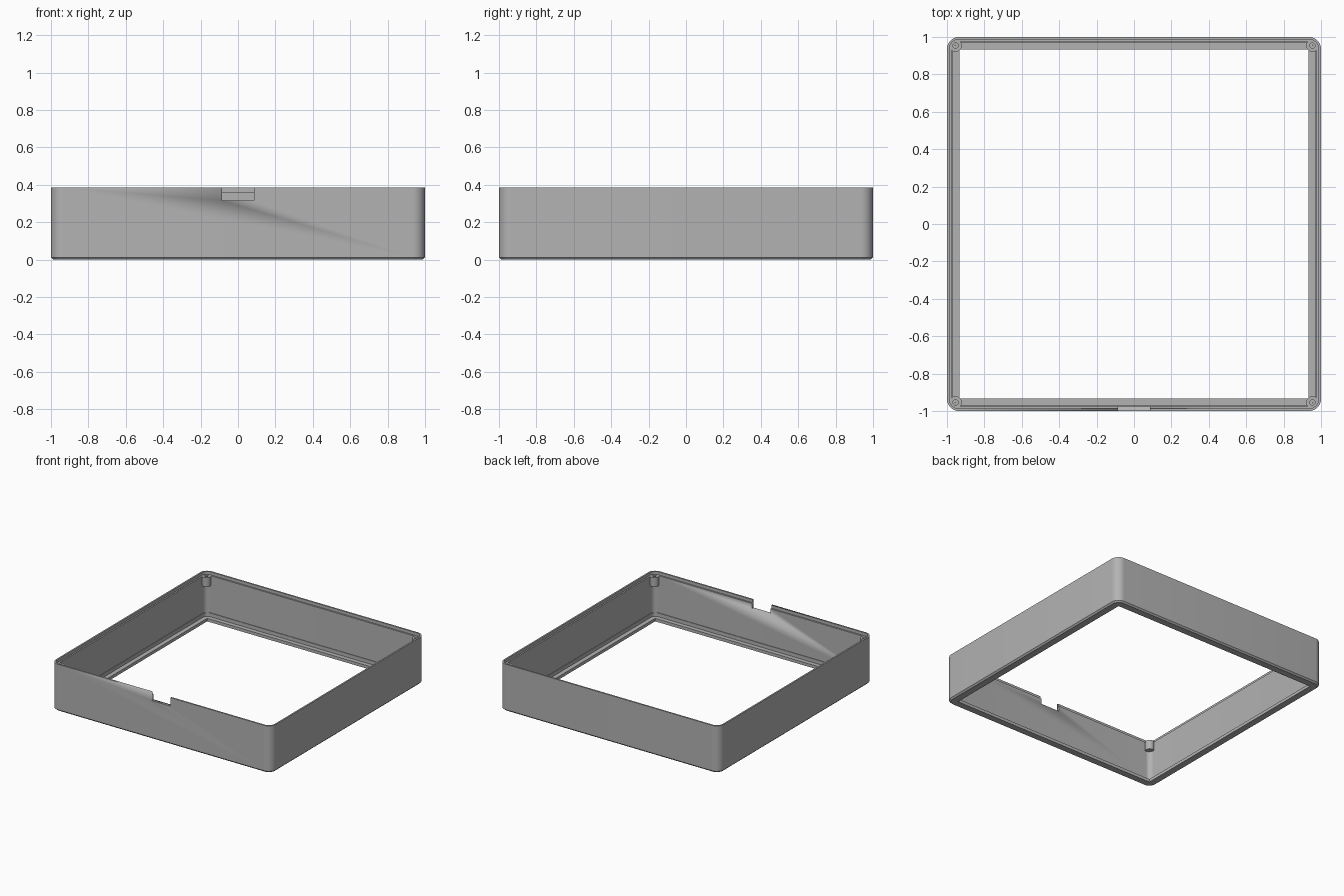
import bpy, bmesh, math
from mathutils import Vector

if "Cube" in bpy.data.objects:
    bpy.data.objects.remove(bpy.data.objects["Cube"])

grey = bpy.data.materials.new("plain_grey")
grey.diffuse_color = (0.45, 0.45, 0.45, 1)
grey.use_nodes = True
grey.node_tree.nodes["Principled BSDF"].inputs["Base Color"].default_value = grey.diffuse_color

H = 0.385      # frame height
R = 0.065      # outer corner radius


def finish(name, bm, angle=30):
    bmesh.ops.recalc_face_normals(bm, faces=bm.faces)
    me = bpy.data.meshes.new(name)
    bm.to_mesh(me)
    bm.free()
    me.materials.append(grey)
    ob = bpy.data.objects.new(name, me)
    bpy.context.collection.objects.link(ob)
    bpy.ops.object.select_all(action='DESELECT')
    bpy.context.view_layer.objects.active = ob
    ob.select_set(True)
    bpy.ops.object.shade_smooth_by_angle(angle=math.radians(angle))
    return ob


def bridge_rings(bm, rings):
    # closed skin through a closed sequence of rings
    for a, b in zip(rings, rings[1:] + rings[:1]):
        n = len(a)
        for i in range(n):
            j = (i + 1) % n
            bm.faces.new((a[i], a[j], b[j], b[i]))


def rounded_square(bm, inset, z, steps=10):
    r = max(R - inset, 0.002)
    c = 1 - inset - r
    ring = []
    for k, (sx, sy) in enumerate(((1, 1), (-1, 1), (-1, -1), (1, -1))):
        for s in range(steps + 1):
            a = math.pi / 2 * (k + s / steps)
            ring.append(bm.verts.new((sx * c + r * math.cos(a), sy * c + r * math.sin(a), z)))
    return ring


# frame: wall section (inset, height) swept round a rounded square
section = [(0.012, 0), (0, 0.012), (0, H), (0.013, H), (0.013, H - 0.025), (0.025, H - 0.025),
           (0.025, 0.055), (0.030, 0.055), (0.030, 0.025), (0.066, 0.025), (0.066, 0)]
bm = bmesh.new()
bridge_rings(bm, [rounded_square(bm, d, z) for d, z in section])
frame = finish("frame", bm)

# notch cut in the top of the front wall
bm = bmesh.new()
bmesh.ops.create_cube(bm, size=1)
for v in bm.verts:
    v.co = Vector((v.co.x * 0.17, v.co.y * 0.1 - 1, v.co.z * 0.2 + 0.415))
cutter = finish("notch_cutter", bm)
cutter.hide_render = True
cutter.hide_set(True)
cut = frame.modifiers.new("notch", 'BOOLEAN')
cut.object = cutter
cut.operation = 'DIFFERENCE'
cut.solver = 'EXACT'

# screw bosses with blind holes in the four corners
top = H - 0.025
boss = [(0.001, 0.285), (0.034, 0.285), (0.034, top + 0.001), (0.015, top + 0.001),
        (0.015, 0.30), (0.001, 0.30)]
for sx, sy, where in ((1, 1, "back_right"), (-1, 1, "back_left"),
                      (1, -1, "front_right"), (-1, -1, "front_left")):
    bm = bmesh.new()
    rings = [[bm.verts.new((sx * 0.955 + r * math.cos(i * math.tau / 32),
                            sy * 0.955 + r * math.sin(i * math.tau / 32), z))
              for i in range(32)] for r, z in boss]
    bridge_rings(bm, rings)
    finish("screw_boss_" + where, bm)
